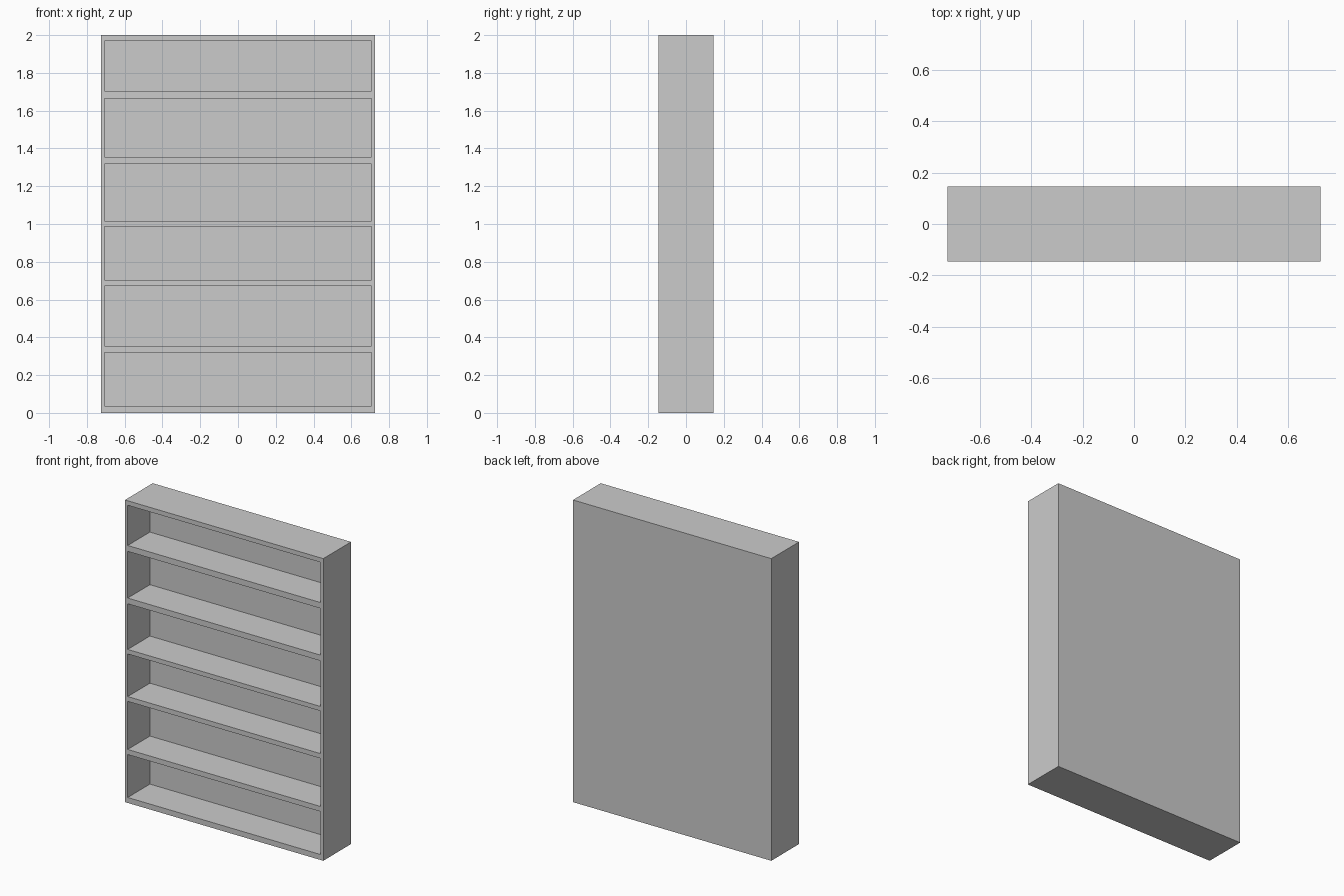
import bpy
import bmesh
from mathutils import Matrix, Vector

if "Cube" in bpy.data.objects:
    bpy.data.objects.remove(bpy.data.objects["Cube"])

W, D, H = 1.452, 0.29, 2.0
INNER_X = 0.706           # half width of each compartment
BACK_Y = 0.087            # inner face of the back panel
# bottom and top height of each compartment
BAYS = [(0.036, 0.32), (0.354, 0.672), (0.704, 0.986),
        (1.016, 1.318), (1.356, 1.665), (1.704, 1.97)]


def boxes(name, bounds):
    """One mesh object made of axis-aligned boxes given as (min, max) corners."""
    bm = bmesh.new()
    for lo, hi in bounds:
        lo, hi = Vector(lo), Vector(hi)
        m = Matrix.Translation((lo + hi) / 2) @ Matrix.Diagonal((*(hi - lo), 1))
        bmesh.ops.create_cube(bm, size=1, matrix=m)
    mesh = bpy.data.meshes.new(name)
    bm.to_mesh(mesh)
    bm.free()
    obj = bpy.data.objects.new(name, mesh)
    bpy.context.collection.objects.link(obj)
    return obj


# Solid cabinet body
bookcase = boxes("bookcase", [((-W / 2, -D / 2, 0), (W / 2, D / 2, H))])

# Open compartments carved from the front
cutter = boxes("compartment_cutter", [
    ((-INNER_X, -D / 2 - 0.1, z0), (INNER_X, BACK_Y, z1)) for z0, z1 in BAYS])
cutter.hide_render = True

cut = bookcase.modifiers.new("compartments", 'BOOLEAN')
cut.operation = 'DIFFERENCE'
cut.solver = 'EXACT'
cut.object = cutter
bpy.context.view_layer.objects.active = bookcase
bookcase.select_set(True)
bpy.ops.object.modifier_apply(modifier=cut.name)
bpy.data.objects.remove(cutter)
